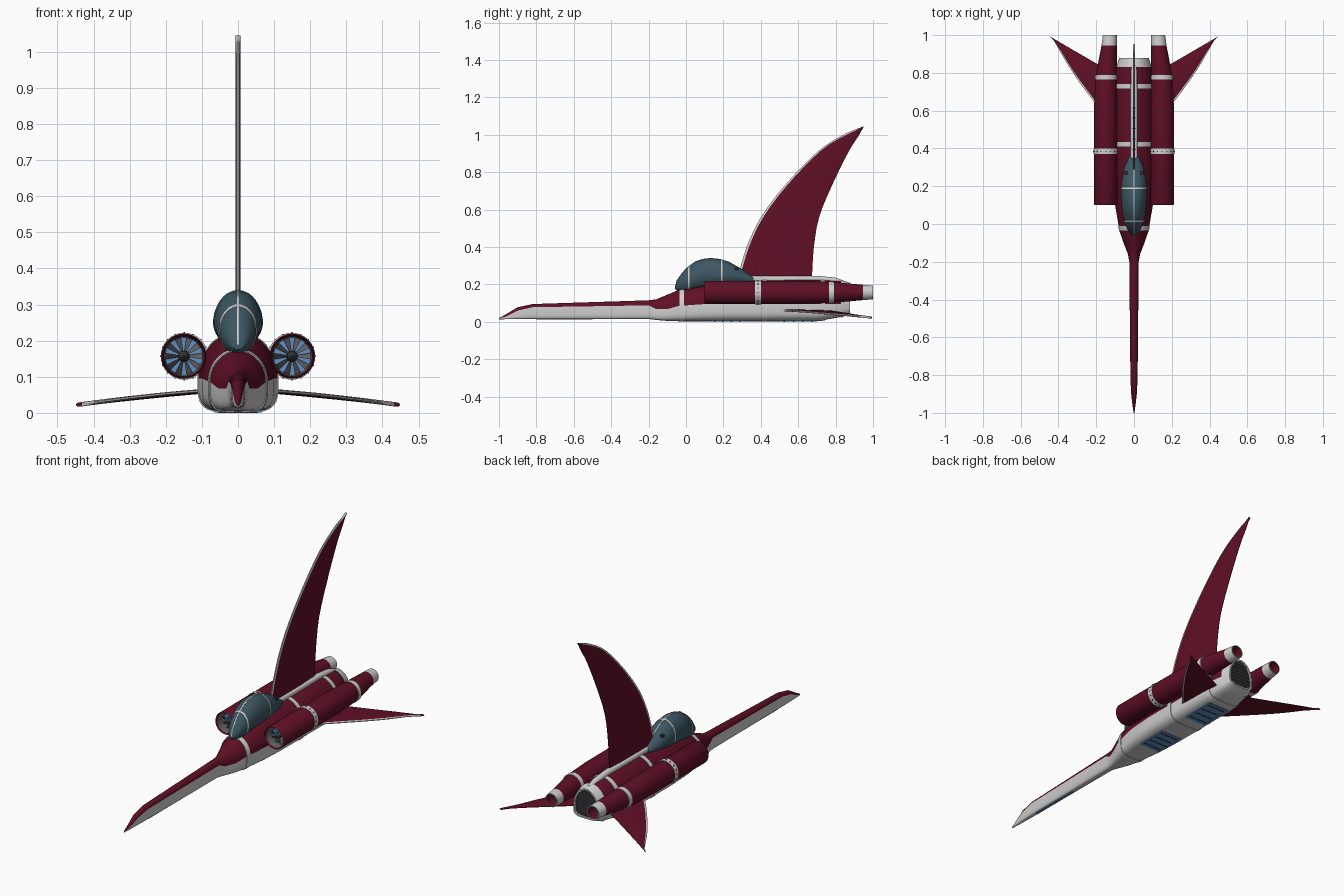
import bpy, bmesh, math
from mathutils import Vector

if "Cube" in bpy.data.objects:
    bpy.data.objects.remove(bpy.data.objects["Cube"])

def material(name, r, g, b):
    m = bpy.data.materials.new(name)
    m.diffuse_color = (r, g, b, 1)
    m.use_nodes = True
    m.node_tree.nodes["Principled BSDF"].inputs["Base Color"].default_value = m.diffuse_color
    return m

RED = material("maroon", 0.115, 0.005, 0.018)
GREY = material("light grey", 0.62, 0.62, 0.62)
GLASS = material("canopy teal", 0.045, 0.095, 0.12)
BLUE = material("panel blue", 0.12, 0.28, 0.55)
DARK = material("dark grey", 0.035, 0.035, 0.04)
MID = material("mid grey", 0.12, 0.12, 0.13)

def make(name, verts, faces, mats, idx=None):
    me = bpy.data.meshes.new(name)
    me.from_pydata([tuple(v) for v in verts], [], faces)
    for m in mats:
        me.materials.append(m)
    if idx:
        me.polygons.foreach_set("material_index", idx)
    bm = bmesh.new()
    bm.from_mesh(me)
    bmesh.ops.recalc_face_normals(bm, faces=bm.faces)
    bm.to_mesh(me)
    bm.free()
    ob = bpy.data.objects.new(name, me)
    bpy.context.collection.objects.link(ob)
    return ob

def loft(name, rings, mats, rule=lambda i, j: 0):
    """Skin closed rings; rule(ring, segment) gives the material, segment -1 is a cap."""
    n, k = len(rings[0]), len(rings)
    verts = [p for r in rings for p in r]
    faces, idx = [], []
    for i in range(k - 1):
        for j in range(n):
            a, b = i * n + j, i * n + (j + 1) % n
            faces.append((a, b, b + n, a + n))
            idx.append(rule(i, j))
    faces += [tuple(range(n)), tuple(range((k - 1) * n, k * n))]
    idx += [rule(0, -1), rule(k - 1, -1)]
    return make(name, verts, faces, mats, idx)

def boxes(name, items, mat):
    verts, faces = [], []
    for c, s in items:
        o = len(verts)
        verts += [(c[0] + x * s[0] / 2, c[1] + y * s[1] / 2, c[2] + z * s[2] / 2)
                  for x in (-1, 1) for y in (-1, 1) for z in (-1, 1)]
        faces += [tuple(o + q for q in f) for f in ((0, 1, 3, 2), (4, 6, 7, 5), (0, 4, 5, 1),
                                                    (2, 3, 7, 6), (0, 2, 6, 4), (1, 5, 7, 3))]
    return make(name, verts, faces, [mat])

def at(table, y):
    for a, b in zip(table, table[1:]):
        if y <= b[0]:
            t = (y - a[0]) / (b[0] - a[0])
            return [p + (q - p) * t for p, q in zip(a, b)]
    return list(table[-1])

N = 40
def section(st, off=0.0, low=1.0):
    """Ring from (y, half width, bottom, widest height, top)."""
    y, w, zb, zm, zt = st
    ring = []
    for i in range(N):
        a = 2 * math.pi * i / N
        c, s = math.cos(a), math.sin(a)
        if i > N // 2:
            c, s = math.copysign(abs(c) ** low, c), -abs(s) ** low
        ring.append((c * (w + off), y, zm + s * ((zt - zm if s > 0 else zm - zb) + off)))
    return ring

def spline(pts, n):
    pts = [Vector(p) for p in pts]
    pts = [2 * pts[0] - pts[1]] + pts + [2 * pts[-1] - pts[-2]]
    out = []
    for k in range(n + 1):
        u = k / n * (len(pts) - 3)
        i = min(int(u), len(pts) - 4)
        t = u - i
        a, b, c, d = pts[i:i + 4]
        out.append(0.5 * (2 * b + (c - a) * t + (2 * a - 5 * b + 4 * c - d) * t * t
                          + (3 * b - a - 3 * c + d) * t ** 3))
    return out

def blade(name, lead, trail, side, half):
    """Thin fin with a grey leading strip; side is the thickness direction."""
    rings = []
    for p, q in zip(spline(lead, 24), spline(trail, 24)):
        strip = min(0.012 / max((q - p).length, 1e-4), 0.25)
        sec = [(0, .35), (strip, .75), (.3, 1), (.7, .9), (1, .2)]
        pts = [(f, h) for f, h in sec] + [(f, -h) for f, h in reversed(sec)]
        rings.append([p.lerp(q, f) + Vector(side) * half * h for f, h in pts])
    return loft(name, rings, [RED, GREY], lambda i, j: 1 if j in (0, 8, 9) else 0)

# Fuselage with needle nose: grey belly, maroon top
BODY = [(-1, .002, .013, .017, .02), (-.96, .008, .014, .03, .042), (-.9, .015, .015, .06, .078),
        (-.82, .019, .015, .078, .095), (-.2, .025, .015, .088, .115), (-.16, .032, .01, .068, .12),
        (-.1, .055, .005, .068, .145), (-.04, .076, .003, .085, .17), (.1, .1, .003, .095, .2),
        (.25, .11, .003, .095, .222), (.7, .11, .003, .095, .225), (.84, .09, .028, .095, .218),
        (.865, .08, .04, .095, .21)]
loft("fuselage", [section(s, 0, .5) for s in BODY], [RED, GREY, DARK],
     lambda i, j: (2 if i else 1) if j < 0 else (0 if j < N // 2 else 1))

# Raised grey rings around the fuselage
for k, (a, b) in enumerate([(-.035, -.01), (.41, .433), (.718, .742)]):
    loft(f"fuselage_band_{k}", [section(at(BODY, y), .0025, .5) for y in (a, b)], [GREY])

# Rear rim and exhaust grille
tail = at(BODY, .865)
loft("tail_rim", [section(at(BODY, .83), .003, .5), section(tail, .003, .5),
                  section([.878] + tail[1:], -.002, .5), section([.878] + tail[1:], -.01, .5),
                  section([.868] + tail[1:], -.01, .5)], [GREY, DARK],
     lambda i, j: 1 if j < 0 else 0)
boxes("tail_grille", [((0, .87, .06 + .02 * k), (.125 - .008 * abs(k - 2), .008, .006))
                      for k in range(7)], MID)

# Spine rail behind the canopy
loft("spine_rail", [section(s) for s in [(.3, .018, .2, .232, .246), (.7, .018, .2, .232, .246),
                                         (.8, .016, .19, .222, .236), (.85, .012, .19, .208, .218)]],
     [GREY])

# Canopy and its frames
CAN = [(-.058, .012, .175, .182, .19), (-.05, .024, .168, .195, .22), (-.02, .04, .16, .21, .262),
       (0, .047, .16, .22, .285), (.05, .06, .17, .24, .322), (.09, .065, .175, .248, .335),
       (.13, .068, .18, .25, .34), (.18, .068, .185, .25, .335), (.23, .065, .19, .248, .32),
       (.3, .052, .2, .235, .28), (.36, .025, .205, .222, .238)]
loft("canopy", [section(s) for s in CAN], [GLASS])
for k, y in enumerate((.015, .19)):
    loft(f"canopy_frame_{k}", [section(at(CAN, y + d), .0015) for d in (-.004, .004)], [GREY])
loft("canopy_centre_strip", [[(x, s[0], s[4] + dz) for x, dz in
     ((-.003, -.004), (.003, -.004), (.003, .0015), (-.003, .0015))] for s in CAN], [GREY])
boxes("canopy_latches", [((s * .043, .27, .283), (.016, .016, .012)) for s in (1, -1)], DARK)

# Tall swept tail fin
blade("tail_fin",
      [(0, .27, .2), (0, .29, .29), (0, .34, .44), (0, .42, .59), (0, .555, .76), (0, .715, .92),
       (0, .85, 1.005), (0, .947, 1.044)],
      [(0, .673, .2), (0, .675, .27), (0, .685, .41), (0, .715, .57), (0, .795, .76), (0, .875, .92),
       (0, .92, .99), (0, .951, 1.045)], (1, 0, 0), .0065)
boxes("fin_rivets", [((0, .34 + .055 * k, .3), (.0145, .005, .005)) for k in range(6)], DARK)

CZ = .157
def circle(cx, y, r, n=32):
    return [(cx + r * math.cos(2 * math.pi * k / n), y, CZ + r * math.sin(2 * math.pi * k / n))
            for k in range(n)]

# Engine pods: (y, radius, centre x, material of the next span)
POD = [(.17, .052, .15, 3), (.112, .055, .15, 0), (.1, .059, .15, 0), (.106, .0625, .15, 0),
       (.6, .0625, .15, 0), (.78, .056, .148, 0), (.945, .041, .131, 1), (1, .037, .128, 1),
       (1, .032, .128, 0), (.94, .03, .13, 4)]
for s, word in ((1, "right"), (-1, "left")):
    loft(f"{word}_engine", [circle(s * c, y, r) for y, r, c, m in POD],
         [RED, GREY, BLUE, MID, DARK],
         lambda i, j: (4 if i else 2) if j < 0 else POD[i][3])
    for k, (a, b, r, r2) in enumerate([(.37, .4, .065, .065), (.765, .79, .0585, .0575)]):
        loft(f"{word}_engine_band_{k}", [circle(s * .149, a, r), circle(s * .149, b, r2)], [GREY])
    boxes(f"{word}_band_rivets", [((s * .149 + .0645 * math.cos(a), .385, CZ + .0645 * math.sin(a)),
                                   (.005, .005, .005))
                                  for a in [2 * math.pi * k / 16 for k in range(16)]], DARK)
    # Intake fan and hub
    fv, ff = [], []
    for k in range(10):
        a = 2 * math.pi * k / 10
        for r, d, y in ((.01, -.22, .148), (.01, .22, .156), (.052, .17, .162), (.052, -.17, .146)):
            fv.append((s * .15 + r * math.cos(a + d), y, CZ + r * math.sin(a + d)))
        ff.append(tuple(range(4 * k, 4 * k + 4)))
    make(f"{word}_fan_blades", fv, ff, [MID])
    loft(f"{word}_fan_hub", [circle(s * .15, y, r) for y, r in
                             ((.165, .016), (.14, .015), (.128, .01), (.122, .003))], [DARK])
    # Swept lower wing
    blade(f"{word}_wing",
          [(s * .09, .5, .062), (s * .21, .645, .052), (s * .33, .81, .038), (s * .432, .985, .024)],
          [(s * .09, .79, .058), (s * .185, .842, .049), (s * .32, .92, .036), (s * .449, .995, .022)],
          (0, 0, 1), .006)

# Blue belly panels with dark slats
for word, y, d in (("front", .22, .18), ("rear", .6, .2)):
    boxes(f"{word}_belly_panel", [((0, y, .004), (.13, d, .006))], BLUE)
    boxes(f"{word}_belly_slats", [((0, y + d * (k - 1.5) / 4, .003), (.11, .008, .006))
                                  for k in range(4)], DARK)
boxes("nose_belly_panel", [((0, -.65, .0155), (.016, .3, .005))], BLUE)

bpy.ops.object.select_all(action='SELECT')
bpy.context.view_layer.objects.active = bpy.data.objects["fuselage"]
bpy.ops.object.shade_smooth_by_angle(angle=math.radians(35))
